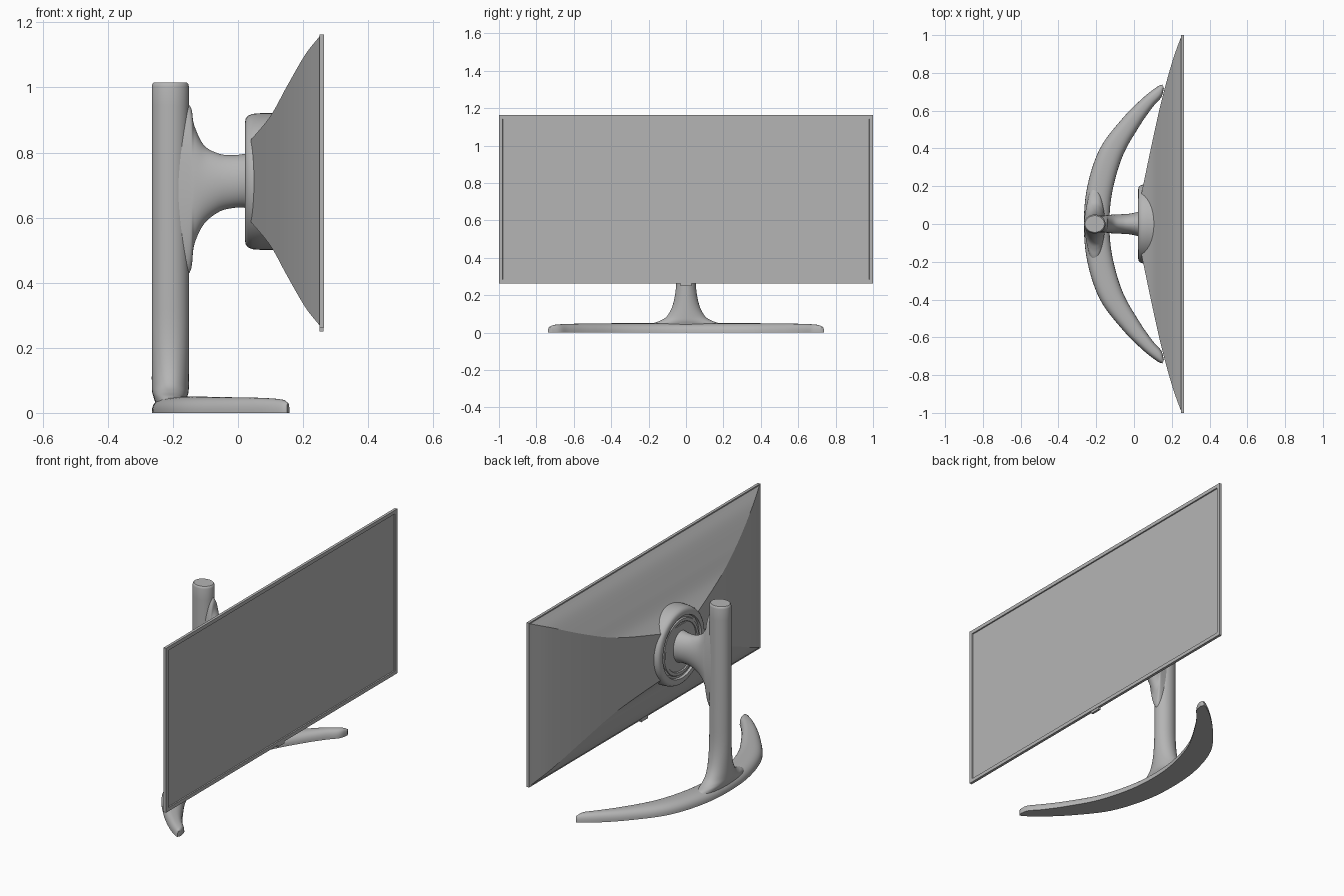
import bpy, bmesh, math
from mathutils import Vector

cube = bpy.data.objects.get("Cube")
if cube:
    bpy.data.objects.remove(cube, do_unlink=True)

grey = bpy.data.materials.new("plain grey")
grey.use_nodes = True
COLOUR = (0.46, 0.46, 0.46, 1)
grey.diffuse_color = COLOUR
grey.node_tree.nodes["Principled BSDF"].inputs["Base Color"].default_value = COLOUR

MID = 0.713   # height of the screen centre
POST_X = -0.208


def finish(name, bm, angle):
    """Turn a bmesh into an object, smooth except at edges over the angle."""
    bmesh.ops.recalc_face_normals(bm, faces=bm.faces)
    for f in bm.faces:
        f.smooth = True
    for e in bm.edges:
        e.smooth = e.calc_face_angle(0) < math.radians(angle)
    mesh = bpy.data.meshes.new(name)
    bm.to_mesh(mesh)
    bm.free()
    mesh.materials.append(grey)
    obj = bpy.data.objects.new(name, mesh)
    bpy.context.collection.objects.link(obj)
    return obj


def spline(points, steps):
    """Catmull-Rom curve through rows of numbers."""
    pts = [Vector(p) for p in points]
    pts = [2 * pts[0] - pts[1]] + pts + [2 * pts[-1] - pts[-2]]
    out = []
    for a, b, c, d in zip(pts, pts[1:], pts[2:], pts[3:]):
        for i in range(steps):
            t = i / steps
            out.append(0.5 * (2 * b + (c - a) * t + (2 * a - 5 * b + 4 * c - d) * t * t
                              + (3 * b - a - 3 * c + d) * t ** 3))
    return out + [pts[-2]]


def loft(name, rings, angle=35):
    """Skin closed rings of equal length and cap both ends."""
    bm = bmesh.new()
    rows = [[bm.verts.new(p) for p in ring] for ring in rings]
    n = len(rows[0])
    for a, b in zip(rows, rows[1:]):
        for i in range(n):
            j = (i + 1) % n
            bm.faces.new((a[i], a[j], b[j], b[i]))
    bm.faces.new(rows[0])
    bm.faces.new(rows[-1])
    return finish(name, bm, angle)


def circle(n=48):
    return [(math.cos(2 * math.pi * i / n), math.sin(2 * math.pi * i / n)) for i in range(n)]


def box(lo, hi):
    bm = bmesh.new()
    bmesh.ops.create_cube(bm, size=1)
    for v in bm.verts:
        v.co = [h if c > 0 else l for c, l, h in zip(v.co, lo, hi)]
    return bm


# Screen frame with a recessed panel
bm = box((0.25, -1, MID - 0.45), (0.265, 1, MID + 0.45))
bm.normal_update()
front = [f for f in bm.faces if f.normal.x > 0.9]
bmesh.ops.inset_region(bm, faces=front, thickness=0.028)
bmesh.ops.inset_region(bm, faces=front, thickness=0.002, depth=-0.006)
finish("screen_frame", bm, 20)

# Control button under the frame
finish("control_button", box((0.25, -0.03, 0.25), (0.262, 0.03, 0.27)), 20)

# Flared rear shell: depth, half width, half height
shell = [(0.03, 0.12, 0.118), (0.04, 0.165, 0.127), (0.1, 0.45, 0.20), (0.15, 0.67, 0.29),
         (0.206, 0.87, 0.387), (0.252, 0.998, 0.446)]
corners = [(-1, -1), (1, -1), (1, 1), (-1, 1)]
loft("rear_shell", [[(x, w * a, MID + h * b) for a, b in corners]
                    for x, w, h in spline(shell, 8)], 22)

# Round mount with a grooved face: depth, radius
mount = [(0.13, 0.21), (0.07, 0.21), (0.045, 0.208), (0.03, 0.202), (0.024, 0.194),
         (0.022, 0.184), (0.022, 0.168), (0.034, 0.164), (0.034, 0.154), (0.027, 0.15),
         (0.027, 0.134), (0.033, 0.13), (0.033, 0.02)]
loft("round_mount", [[(x, r * c, MID - 0.002 + r * s) for c, s in circle(64)]
                     for x, r in mount])

# Neck flaring into the post: depth, bottom, top, half width
neck = [(-0.21, 0.40, 0.97, 0.044), (-0.149, 0.43, 0.945, 0.046), (-0.135, 0.515, 0.885, 0.048),
        (-0.105, 0.58, 0.823, 0.05), (-0.06, 0.617, 0.797, 0.052), (-0.02, 0.629, 0.792, 0.055),
        (0.015, 0.631, 0.795, 0.063), (0.04, 0.625, 0.80, 0.07)]
loft("neck", [[(x, w * c, (lo + hi) / 2 + (hi - lo) / 2 * s) for c, s in circle()]
              for x, lo, hi, w in spline(neck, 5)])

# Oval post spreading into the foot: height, half width, half depth
post = [(0.03, 0.21, 0.046), (0.05, 0.175, 0.052), (0.065, 0.135, 0.056), (0.09, 0.1, 0.057),
        (0.15, 0.07, 0.057), (0.25, 0.053, 0.057), (0.4, 0.05, 0.057), (0.7, 0.05, 0.057),
        (1.003, 0.05, 0.057)]
rows = spline(post, 5) + [Vector((1.011, 0.048, 0.055)), Vector((1.015, 0.044, 0.051))]
loft("post", [[(POST_X + d * c, w * s, z) for c, s in circle()] for z, w, d in rows])

# Crescent foot: outer x, outer y, inner x, inner y, height
half = [(-0.265, 0, -0.13, 0, 0.05), (-0.247, 0.2, -0.115, 0.17, 0.05),
        (-0.18, 0.4, -0.06, 0.36, 0.05), (-0.06, 0.56, 0.03, 0.52, 0.048),
        (0.05, 0.67, 0.10, 0.62, 0.046), (0.125, 0.728, 0.145, 0.672, 0.041),
        (0.15, 0.738, 0.158, 0.72, 0.03)]
foot = [(a, -b, c, -d, h) for a, b, c, d, h in reversed(half[1:])] + half
rings = []
for ox, oy, ix, iy, h in spline(foot, 6):
    ring = []
    for i in range(21):
        t = math.pi * i / 20
        u = 0.5 - 0.5 * math.copysign(abs(math.cos(t)) ** 0.8, math.cos(t))
        ring.append((ox + (ix - ox) * u, oy + (iy - oy) * u, h * math.sin(t) ** 0.8))
    rings.append(ring)
loft("crescent_foot", rings, 40)
